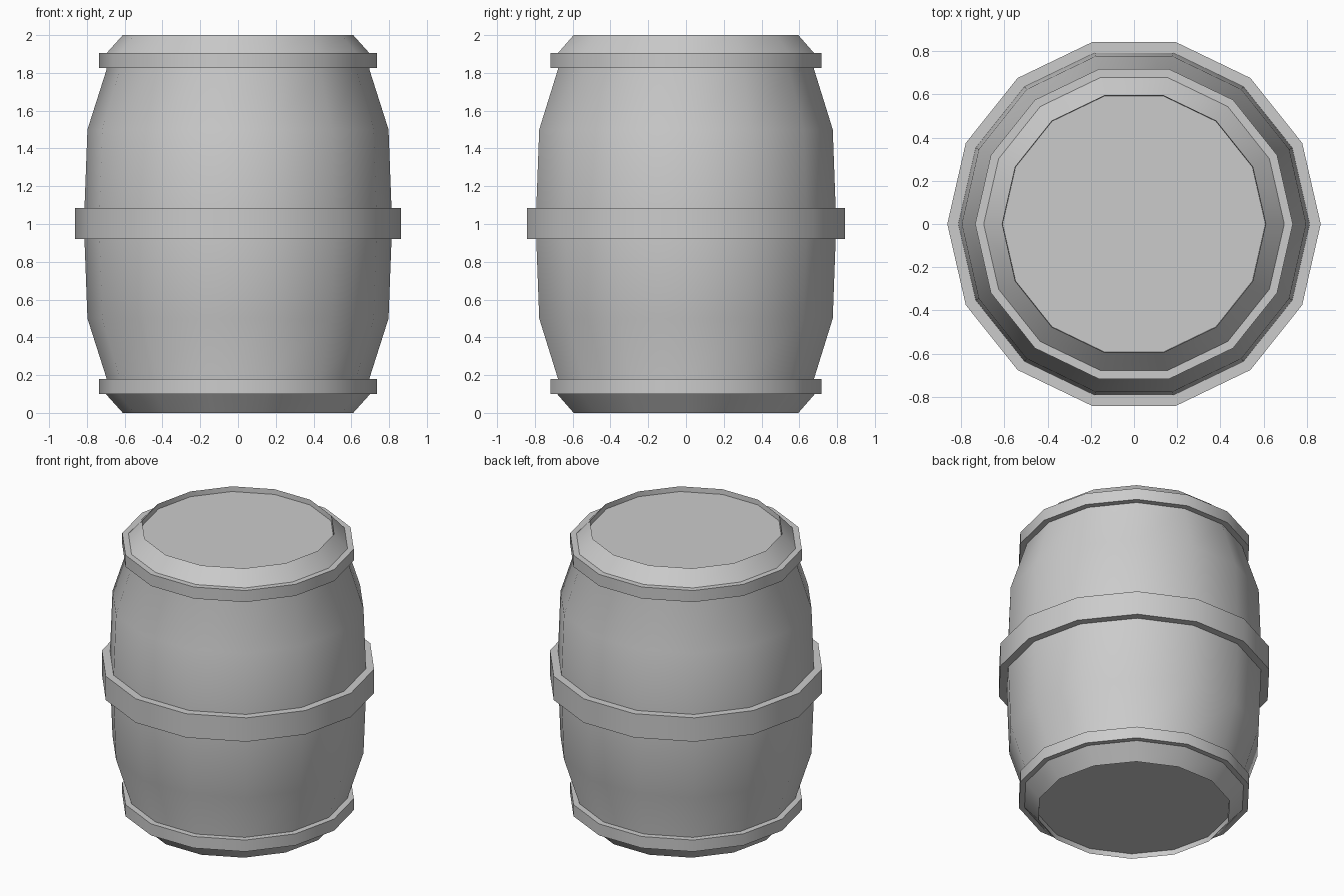
import bpy, bmesh
from math import pi, sin, cos, radians

if "Cube" in bpy.data.objects:
    bpy.data.objects.remove(bpy.data.objects["Cube"])

SIDES = 14


def lathe(name, profile, closed=False, caps=False):
    """Revolve (radius, z) points round the z axis."""
    bm = bmesh.new()
    rings = [[bm.verts.new((r * cos(2 * pi * i / SIDES), r * sin(2 * pi * i / SIDES), z))
              for i in range(SIDES)] for r, z in profile]
    pairs = list(zip(rings, rings[1:]))
    if closed:
        pairs.append((rings[-1], rings[0]))
    for a, b in pairs:
        for i in range(SIDES):
            j = (i + 1) % SIDES
            bm.faces.new((a[i], a[j], b[j], b[i]))
    if caps:
        bm.faces.new(rings[0][::-1])
        bm.faces.new(rings[-1])
    bmesh.ops.recalc_face_normals(bm, faces=bm.faces)
    mesh = bpy.data.meshes.new(name)
    bm.to_mesh(mesh)
    bm.free()
    obj = bpy.data.objects.new(name, mesh)
    bpy.context.collection.objects.link(obj)
    bpy.ops.object.select_all(action='DESELECT')
    obj.select_set(True)
    bpy.context.view_layer.objects.active = obj
    bpy.ops.object.shade_smooth_by_angle(angle=radians(30))
    return obj


# Bulging body: lower half mirrored upward, lids slightly recessed in the rims
half = [(0.608, 0.035), (0.61, 0.0), (0.70, 0.10), (0.695, 0.18), (0.797, 0.50), (0.813, 0.92)]
lathe("barrel_body", half + [(r, 2 - z) for r, z in reversed(half)], caps=True)


def hoop(name, inner, outer, low, high):
    lathe(name, [(inner, low), (outer, low), (outer, high), (inner, high)], closed=True)


# Hoops
hoop("bottom_hoop", 0.68, 0.735, 0.10, 0.18)
hoop("middle_hoop", 0.80, 0.864, 0.92, 1.085)
hoop("top_hoop", 0.68, 0.735, 1.825, 1.905)
